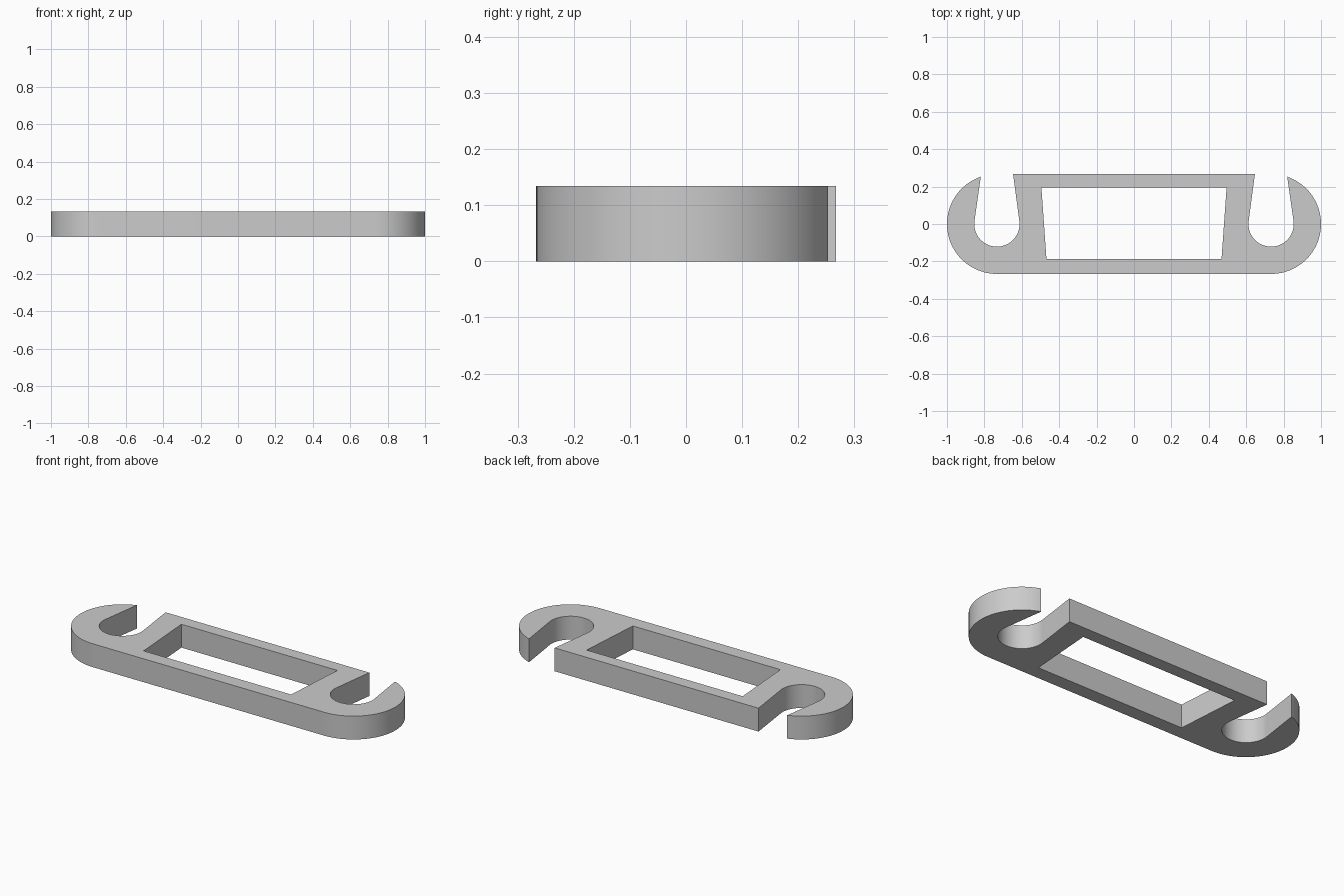
import bpy
import bmesh
from math import cos, sin, acos, radians, pi

cube = bpy.data.objects.get("Cube")
if cube:
    bpy.data.objects.remove(cube)

THICK = 0.134          # plate thickness
HALF = 0.267           # half depth, also the end radius
END_X = 1 - HALF       # centre of the rounded ends
SLOT_R = 0.121         # radius of the slot bottom
TAPER = radians(7.6)   # lean of the slot walls
TIP_X = 0.819          # inner tip of the hook


def arc(radius, start, end, steps):
    """Points on an arc about the centre of the right end."""
    angles = [start + (end - start) * i / steps for i in range(steps + 1)]
    return [(END_X + radius * cos(a), radius * sin(a)) for a in angles]


def mirrored(half):
    """Close a right-hand half profile with its mirror image."""
    return half + [(-x, y) for x, y in reversed(half)]


# Right half of the outline: rounded end, hook tip, slot, top corner
hook = arc(HALF, -pi / 2, acos((TIP_X - END_X) / HALF), 40)
slot = arc(SLOT_R, TAPER, -pi - TAPER, 40)
wall_x, wall_y = slot[-1]
corner = (wall_x + (HALF - wall_y) * sin(TAPER) / cos(TAPER), HALF)
outline = mirrored(hook + slot + [corner])

# Tapered rectangular window
window = mirrored([(0.468, -0.187), (0.495, 0.194)])

# Fill the flat profile and extrude it into a plate
bm = bmesh.new()
for loop in (outline, window):
    verts = [bm.verts.new((x, y, 0)) for x, y in loop]
    for i, v in enumerate(verts):
        bm.edges.new((verts[i - 1], v))
bmesh.ops.triangle_fill(bm, use_beauty=True, edges=bm.edges[:])
result = bmesh.ops.extrude_face_region(bm, geom=bm.faces[:],
                                       use_keep_orig=True)
top = [g for g in result["geom"] if isinstance(g, bmesh.types.BMVert)]
bmesh.ops.translate(bm, verts=top, vec=(0, 0, THICK))
bmesh.ops.recalc_face_normals(bm, faces=bm.faces[:])

mesh = bpy.data.meshes.new("slotted_plate")
bm.to_mesh(mesh)
bm.free()
plate = bpy.data.objects.new("slotted_plate", mesh)
bpy.context.collection.objects.link(plate)

# Plain grey
grey = bpy.data.materials.new("light_grey")
grey.use_nodes = True
colour = (0.6, 0.6, 0.6, 1)
grey.diffuse_color = colour
grey.node_tree.nodes["Principled BSDF"].inputs["Base Color"].default_value = colour
mesh.materials.append(grey)

# Smooth the rounded walls, keep the edges sharp
bpy.ops.object.select_all(action="DESELECT")
plate.select_set(True)
bpy.context.view_layer.objects.active = plate
bpy.ops.object.shade_smooth_by_angle(angle=radians(30))
